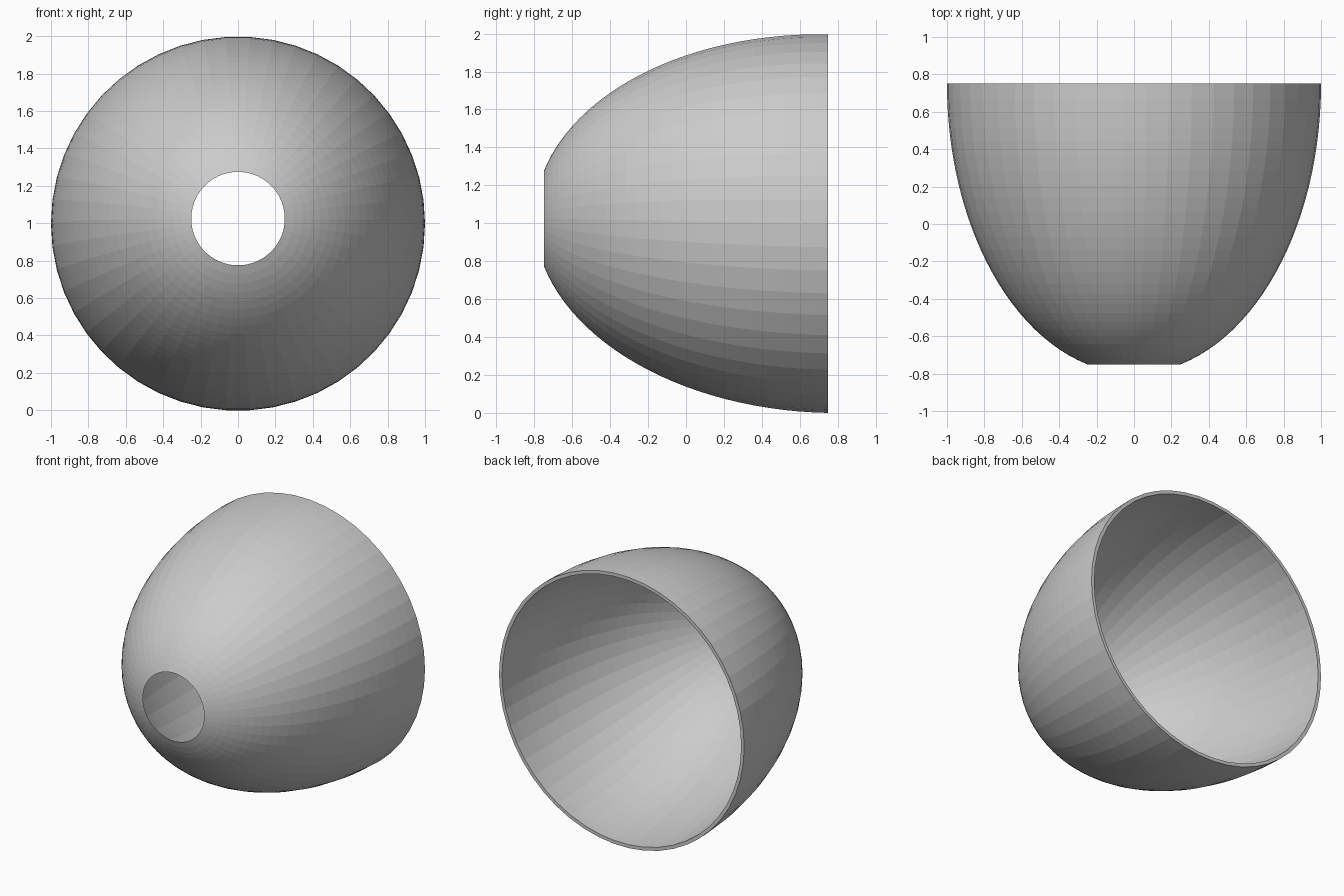
import bpy, bmesh
from math import sin, cos, pi, asin, sqrt

if "Cube" in bpy.data.objects:
    bpy.data.objects.remove(bpy.data.objects["Cube"])

SIDES, RINGS = 50, 26
BACK, FRONT = 0.75, -0.75      # rim and hole positions along y
HOLE = 0.25                    # hole radius


def profile(rim):
    """Elliptical profile (radius, y) from the hole to the wide rim."""
    start = asin(HOLE / rim)
    depth = (BACK - FRONT) / cos(start)
    pts = []
    for i in range(RINGS + 1):
        a = start + (pi / 2 - start) * i / RINGS
        pts.append((rim * sin(a), BACK - depth * cos(a)))
    return pts


def ring(bm, r, y):
    # the axis rises slightly towards the small hole
    z = 0.998 + 0.027 * (BACK - y) / (BACK - FRONT)
    return [bm.verts.new((r * cos(2 * pi * k / SIDES), y,
                          z + r * sin(2 * pi * k / SIDES)))
            for k in range(SIDES)]


# thin bowl: outer skin, rim lip, inner skin, meeting at the hole edge
bm = bmesh.new()
outer, inner = profile(1.0), profile(0.975)
rings = [ring(bm, r, y) for r, y in outer + inner[:0:-1]]
for a, b in zip(rings, rings[1:] + rings[:1]):
    for k in range(SIDES):
        n = (k + 1) % SIDES
        bm.faces.new((a[k], a[n], b[n], b[k]))
bmesh.ops.recalc_face_normals(bm, faces=bm.faces)

mesh = bpy.data.meshes.new("lamp_shade")
bm.to_mesh(mesh)
bm.free()
bpy.context.collection.objects.link(bpy.data.objects.new("lamp_shade", mesh))
